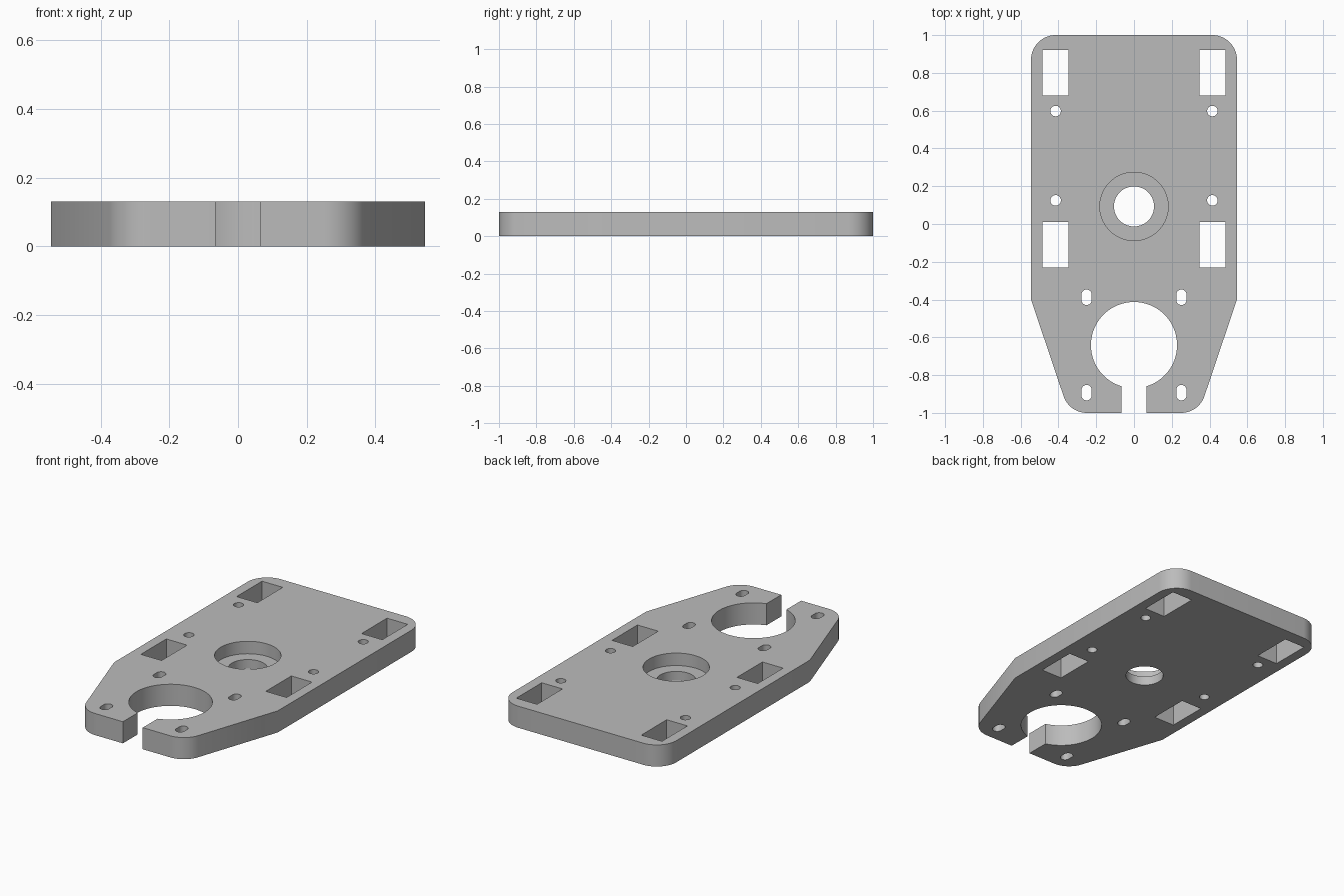
import bpy, bmesh, math
from mathutils import Vector

if "Cube" in bpy.data.objects:
    bpy.data.objects.remove(bpy.data.objects["Cube"], do_unlink=True)

THICK = 0.13
grey = bpy.data.materials.new("plain_grey")
grey.use_nodes = True
grey.diffuse_color = (0.5, 0.5, 0.5, 1)
grey.node_tree.nodes["Principled BSDF"].inputs["Base Color"].default_value = (0.5, 0.5, 0.5, 1)


def prism(name, points, z0, z1):
    """Extrude a counter-clockwise outline from z0 to z1."""
    bm = bmesh.new()
    face = bm.faces.new([bm.verts.new((x, y, z0)) for x, y in points])
    top = bmesh.ops.extrude_face_region(bm, geom=[face])["geom"]
    bmesh.ops.translate(bm, vec=(0, 0, z1 - z0),
                        verts=[g for g in top if isinstance(g, bmesh.types.BMVert)])
    bmesh.ops.recalc_face_normals(bm, faces=bm.faces)
    mesh = bpy.data.meshes.new(name)
    bm.to_mesh(mesh)
    bm.free()
    mesh.materials.append(grey)
    obj = bpy.data.objects.new(name, mesh)
    bpy.context.collection.objects.link(obj)
    return obj


def fillet(before, corner, after, r, steps=16):
    """Points of an arc that rounds a convex corner."""
    c = Vector(corner)
    a, b = (Vector(before) - c).normalized(), (Vector(after) - c).normalized()
    half = a.angle(b) / 2
    centre = c + (a + b).normalized() * r / math.sin(half)
    start = c + a * r / math.tan(half) - centre
    sweep = math.pi - 2 * half
    pts = []
    for i in range(steps + 1):
        t = sweep * i / steps
        s, k = math.sin(t), math.cos(t)
        pts.append((centre.x + start.x * k - start.y * s,
                    centre.y + start.x * s + start.y * k))
    return pts


def slot(x, y, r, stretch=0.0, n=48):
    """Circle, or an upright slot when stretched."""
    ring = [math.tau * (i + 0.5) / n for i in range(n)]
    return [(x + r * math.cos(t), y + r * math.sin(t) + math.copysign(stretch, math.sin(t)))
            for t in ring]


def box(x0, x1, y0, y1):
    return [(x0, y0), (x1, y0), (x1, y1), (x0, y1)]


# Plate outline: rounded back corners, tapered and rounded front
waist, nose, back = (0.545, -0.4), (0.343, -1), (0.545, 1)
right_half = (fillet((0, -1), nose, waist, 0.13) + [waist]
              + fillet(waist, back, (0, 1), 0.13))
plate = prism("mounting_plate", right_half + [(-x, y) for x, y in reversed(right_half)], 0, THICK)

# Openings: (outline, floor height)
THROUGH = -0.1
cuts = [
    (slot(0, 0.093, 0.106, n=64), THROUGH),       # centre hole
    (slot(0, 0.093, 0.181, n=64), 0.055),         # counterbore
    (slot(0, -0.641, 0.228, n=96), THROUGH),      # clamp ring
    (box(-0.066, 0.066, -1.2, -0.7), THROUGH),    # clamp gap
]
for side in (-1, 1):
    for y in (0.8, -0.11):                        # rectangular windows
        cx = side * 0.416
        cuts.append((box(cx - 0.069, cx + 0.069, y - 0.121, y + 0.121), THROUGH))
    for y in (0.598, 0.125):                      # round bolt holes
        cuts.append((slot(side * 0.415, y, 0.028, n=32), THROUGH))
    for y in (-0.388, -0.893):                    # slotted bolt holes
        cuts.append((slot(side * 0.251, y, 0.027, 0.014, n=32), THROUGH))

bpy.context.view_layer.objects.active = plate
for outline, floor in cuts:
    cutter = prism("cutter", outline, floor, THICK + 0.1)
    cutter.hide_render = True
    mod = plate.modifiers.new("cut", "BOOLEAN")
    mod.operation = "DIFFERENCE"
    mod.solver = "EXACT"
    mod.object = cutter
    bpy.ops.object.modifier_apply(modifier=mod.name)
    bpy.data.objects.remove(cutter, do_unlink=True)

# Smooth curved walls, crisp rims
bpy.ops.object.select_all(action="DESELECT")
plate.select_set(True)
bpy.ops.object.shade_smooth_by_angle(angle=math.radians(30))
